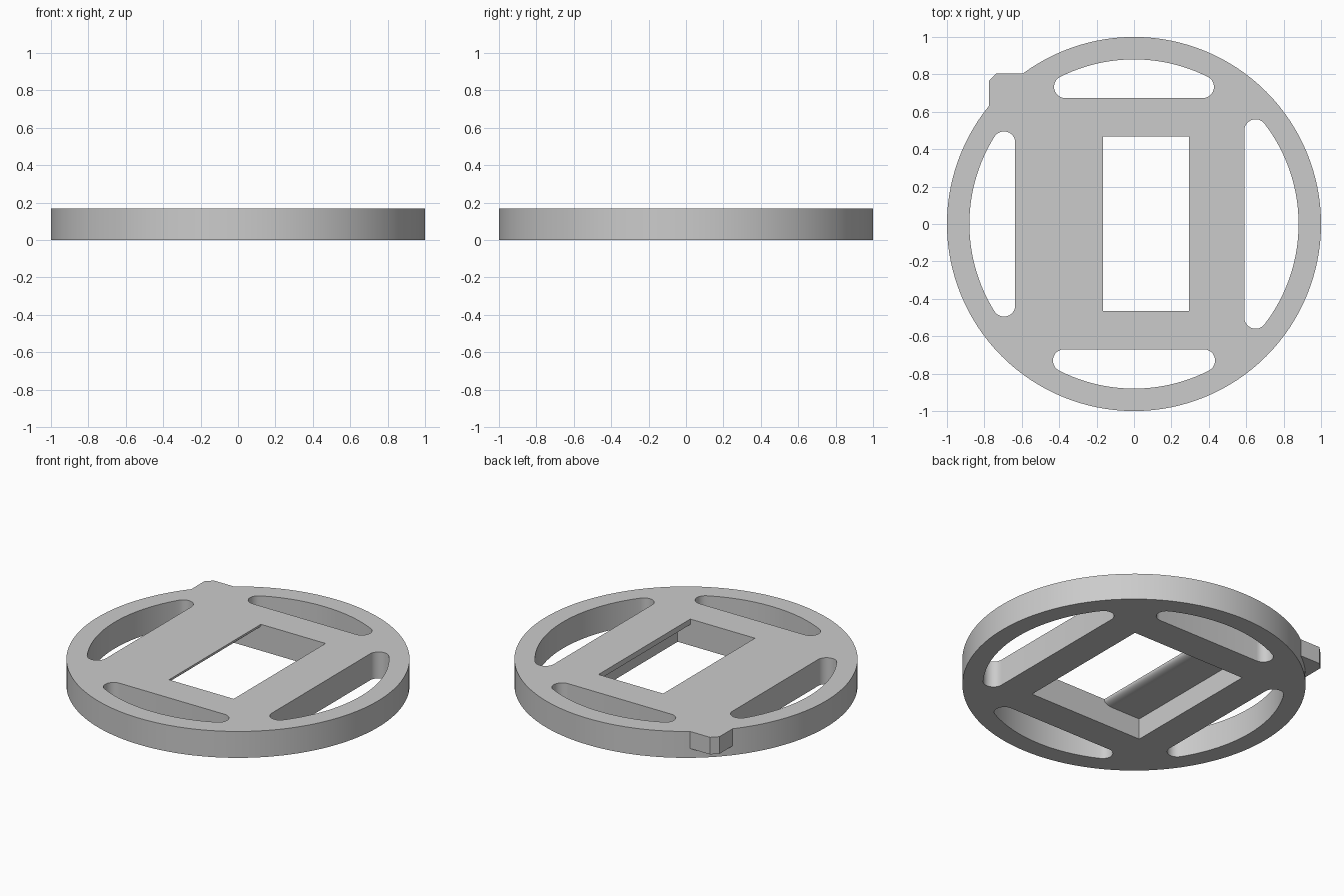
import bpy, bmesh, math
from math import sin, cos, pi
from mathutils import Matrix

HEIGHT = 0.17
default = bpy.data.objects.get("Cube")
if default:
    bpy.data.objects.remove(default, do_unlink=True)

grey = bpy.data.materials.new("plain grey")
grey.use_nodes = True
grey.diffuse_color = (0.6, 0.6, 0.6, 1)
grey.node_tree.nodes["Principled BSDF"].inputs["Base Color"].default_value = (0.6, 0.6, 0.6, 1)


def arc(cx, cy, rx, ry, start, end, steps):
    """Points along an elliptical arc."""
    return [(cx + rx * cos(start + (end - start) * i / steps),
             cy + ry * sin(start + (end - start) * i / steps)) for i in range(steps + 1)]


def prism(name, loops, low, high, matrix=Matrix()):
    """Fill an outline (with any holes), extrude it from low to high, then place it."""
    bm = bmesh.new()
    edges = []
    for loop in loops:
        verts = [bm.verts.new((x, y, low)) for x, y in loop]
        edges += [bm.edges.new((verts[i - 1], verts[i])) for i in range(len(verts))]
    bmesh.ops.triangle_fill(bm, edges=edges, use_beauty=True, normal=(0, 0, 1))
    grown = bmesh.ops.extrude_face_region(bm, geom=bm.faces[:])["geom"]
    bmesh.ops.translate(bm, vec=(0, 0, high - low),
                        verts=[g for g in grown if isinstance(g, bmesh.types.BMVert)])
    bm.transform(matrix)
    bmesh.ops.recalc_face_normals(bm, faces=bm.faces)
    mesh = bpy.data.meshes.new(name)
    bm.to_mesh(mesh)
    bm.free()
    mesh.materials.append(grey)
    obj = bpy.data.objects.new(name, mesh)
    bpy.context.collection.objects.link(obj)
    return obj


def combine(target, tool, operation):
    """Apply a boolean and discard the tool."""
    tool.hide_render = True
    mod = target.modifiers.new(operation.lower(), "BOOLEAN")
    mod.operation, mod.solver, mod.object = operation, "EXACT", tool
    bpy.context.view_layer.objects.active = target
    bpy.ops.object.modifier_apply(modifier=mod.name)
    bpy.data.objects.remove(tool, do_unlink=True)


def slot_outline(flat, angle, outer=0.88, r=0.06):
    """Rim slot: straight inner side, curved outer side, rounded ends."""
    cy = flat + r
    cx = math.sqrt((outer - r) ** 2 - cy ** 2)
    tilt = math.atan2(cy, cx)
    right_end = arc(cx, cy, r, r, -pi / 2, tilt, 12)
    left_end = arc(-cx, cy, r, r, pi - tilt, 3 * pi / 2, 12)
    rim = arc(0, 0, outer, outer, tilt, pi - tilt, 32)
    return [(x * cos(angle) - y * sin(angle), x * sin(angle) + y * cos(angle))
            for x, y in right_end + rim[1:-1] + left_end]


# Round plate with four rim slots: back, right, front, left
slots = [slot_outline(flat, turn * pi / 2)
         for turn, flat in enumerate((0.673, 0.635, 0.67, 0.59))]
plate = prism("round_plate", [arc(0, 0, 1, 1, 0, 2 * pi, 128)[:-1]] + slots, 0, HEIGHT)

# Central window, wider underneath, with one rounded lip
lip = 0.135
section = [(-0.43, -0.1), (0.385, -0.1), (0.385, lip), (0.295, lip),
           (0.295, 0.3), (-0.165, 0.3)]
section += arc(-0.225, 0.164, 0.06, 0.029, 0, -pi / 2, 8) + [(-0.43, lip)]
window = prism("window_cutter", [section], -0.468, 0.465, Matrix.Rotation(pi / 2, 4, "X"))
combine(plate, window, "DIFFERENCE")

# Chamfered locating tab on the rim, raised above the underside
tab = prism("locating_tab", [[(-0.55, 0.55), (-0.55, 0.805), (-0.735, 0.805),
                              (-0.775, 0.765), (-0.775, 0.55)]], 0.06, HEIGHT)
combine(plate, tab, "UNION")

# Smooth curved walls, crisp edges
bpy.ops.object.select_all(action="DESELECT")
plate.select_set(True)
bpy.context.view_layer.objects.active = plate
bpy.ops.object.shade_smooth_by_angle(angle=math.radians(30))
